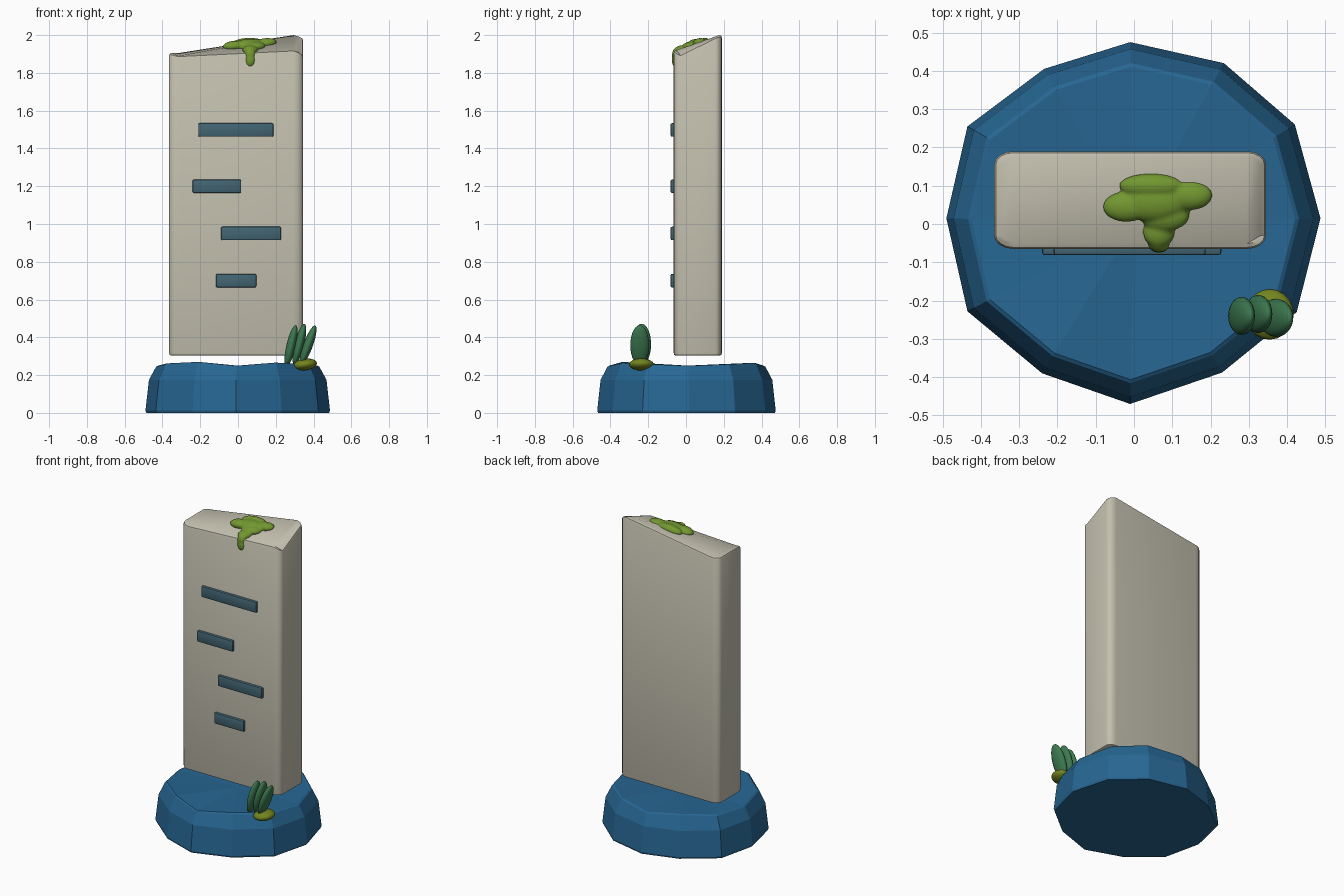
import bpy, bmesh, math
from mathutils import Matrix, Vector

if "Cube" in bpy.data.objects:
    bpy.data.objects.remove(bpy.data.objects["Cube"])


def material(name, rgb):
    m = bpy.data.materials.new(name)
    m.diffuse_color = (*rgb, 1)
    m.use_nodes = True
    m.node_tree.nodes["Principled BSDF"].inputs["Base Color"].default_value = m.diffuse_color
    return m


STONE = material("pale stone", (0.55, 0.53, 0.43))
BLUE = material("deep blue", (0.02, 0.133, 0.29))
SLATE = material("slate teal", (0.055, 0.13, 0.17))
MOSS = material("moss green", (0.17, 0.31, 0.03))
LEAF = material("leaf green", (0.045, 0.19, 0.08))
OLIVE = material("olive green", (0.17, 0.23, 0.014))


def finish(bm, name, mat, smooth=None):
    bmesh.ops.recalc_face_normals(bm, faces=bm.faces)
    me = bpy.data.meshes.new(name)
    bm.to_mesh(me)
    bm.free()
    ob = bpy.data.objects.new(name, me)
    bpy.context.collection.objects.link(ob)
    me.materials.append(mat)
    if smooth:
        bpy.ops.object.select_all(action='DESELECT')
        ob.select_set(True)
        bpy.context.view_layer.objects.active = ob
        bpy.ops.object.shade_smooth_by_angle(angle=math.radians(smooth))
    return ob


def loft(bm, rings):
    """Join closed rings of points with quads; return the vertex rings."""
    vr = [[bm.verts.new(p) for p in r] for r in rings]
    n = len(vr[0])
    for a, b in zip(vr, vr[1:]):
        for i in range(n):
            j = (i + 1) % n
            bm.faces.new((a[i], a[j], b[j], b[i]))
    return vr


def ellipsoid(bm, centre, radii, tilt=0):
    m = (Matrix.Translation(centre) @ Matrix.Rotation(math.radians(tilt), 4, 'Y')
         @ Matrix.Diagonal((*radii, 1)))
    bmesh.ops.create_uvsphere(bm, u_segments=20, v_segments=14, radius=1, matrix=m)


# Faceted rock base: uneven twelve-sided outline, domed in three steps
outline = [(-0.01, 0.475), (0.235, 0.42), (0.42, 0.26), (0.487, 0.015),
           (0.425, -0.23), (0.23, -0.388), (-0.01, -0.47), (-0.24, -0.39),
           (-0.435, -0.228), (-0.49, 0.015), (-0.435, 0.255), (-0.235, 0.405)]
rim_z = [0.25, 0.265, 0.258, 0.25, 0.258, 0.266, 0.25, 0.27, 0.262, 0.25, 0.258, 0.265]
bm = bmesh.new()
rings = [[(x * s, y * s, z) for x, y in outline]
         for s, z in ((0.99, 0), (1, 0.012), (0.962, 0.175))]
rings.append([(x * 0.885, y * 0.885, z - 0.006) for (x, y), z in zip(outline, rim_z)])
rings.append([(x * 0.865, y * 0.865, z) for (x, y), z in zip(outline, rim_z)])
vr = loft(bm, rings)
bm.faces.new(vr[0])
hub = bm.verts.new((0, 0, 0.25))
for i in range(12):
    bm.faces.new((vr[-1][i], vr[-1][(i + 1) % 12], hub))
finish(bm, "rock_base", BLUE)

# Standing slab: rounded plan, sloping top that peaks at the back right
X0, X1, Y0, Y1 = -0.365, 0.345, -0.065, 0.19
# corner: position, start angle, top height where the arc starts and ends
corners = [(X1, Y1, 0, 1.985, 2.0), (X0, Y1, 90, 1.905, 1.905),
           (X0, Y0, 180, 1.905, 1.89), (X1, Y0, 270, 1.92, 1.895)]
SEG = 4


def slab_ring(inset, height):
    pts = []
    for cx, cy, start, za, zb in corners:
        sx, sy = (1 if cx > 0 else -1), (1 if cy > 0.05 else -1)
        rx, ry = 0.05, 0.035
        for k in range(SEG + 1):
            a = math.radians(start + 90 * k / SEG)
            t = k / SEG
            x = cx - sx * rx + (rx - inset) * math.cos(a)
            y = cy - sy * ry + (ry - inset) * math.sin(a)
            pts.append((x, y, height(za + (zb - za) * t)))
    return pts


bm = bmesh.new()
vr = loft(bm, [slab_ring(0.012, lambda z: 0.303), slab_ring(0.003, lambda z: 0.307),
               slab_ring(0, lambda z: 0.317), slab_ring(0, lambda z: z - 0.014),
               slab_ring(0.004, lambda z: z - 0.004), slab_ring(0.014, lambda z: z)])
bm.faces.new(vr[0])
top = bm.faces.new(vr[-1])
bmesh.ops.triangulate(bm, faces=[top])
finish(bm, "stone_slab", STONE, 35)

# Four bevelled bars on the front
for i, (xa, xb, z) in enumerate([(-0.21, 0.187, 1.498), (-0.24, 0.017, 1.2),
                                 (-0.09, 0.228, 0.95), (-0.117, 0.097, 0.7)]):
    bm = bmesh.new()
    m = (Matrix.Translation(((xa + xb) / 2, -0.068, z))
         @ Matrix.Diagonal((xb - xa, 0.027, 0.071, 1)))
    bmesh.ops.create_cube(bm, size=1, matrix=m)
    bmesh.ops.bevel(bm, geom=bm.edges[:], offset=0.007, segments=2,
                    profile=0.5, affect='EDGES')
    finish(bm, f"front_bar_{i + 1}", SLATE, 35)

# Moss patch on top, dripping over the front edge
bm = bmesh.new()
for c, r, t in [((0.05, 0.06, 1.945), (0.09, 0.055, 0.035), -5),
                ((0.045, 0.1, 1.957), (0.085, 0.032, 0.028), -5),
                ((-0.02, 0.045, 1.942), (0.062, 0.04, 0.028), -5),
                ((0.14, 0.075, 1.955), (0.066, 0.04, 0.028), -8),
                ((0.08, 0.025, 1.937), (0.066, 0.045, 0.028), -5),
                ((0.065, -0.02, 1.92), (0.042, 0.042, 0.026), 0),
                ((0.065, -0.05, 1.897), (0.03, 0.024, 0.036), 0),
                ((0.065, -0.057, 1.868), (0.027, 0.018, 0.038), 0)]:
    ellipsoid(bm, c, r, t)
moss = finish(bm, "moss_patch", MOSS, 60)
rm = moss.modifiers.new("merge", 'REMESH')
rm.mode = 'VOXEL'
rm.voxel_size = 0.006
rm.use_smooth_shade = True
sm = moss.modifiers.new("soften", 'SMOOTH')
sm.factor = 0.5
sm.iterations = 3

# Small plant at the front right: leaves leaning out of a mossy mound
for i, (c, tilt) in enumerate([((0.281, -0.24, 0.355), 13),
                               ((0.325, -0.235, 0.363), 14),
                               ((0.371, -0.245, 0.358), 20)]):
    bm = bmesh.new()
    ellipsoid(bm, c, (0.025, 0.05, 0.112), tilt)
    finish(bm, f"leaf_{i + 1}", LEAF, 60)
bm = bmesh.new()
ellipsoid(bm, (0.354, -0.236, 0.256), (0.064, 0.066, 0.031), -8)
finish(bm, "moss_mound", OLIVE, 60)
